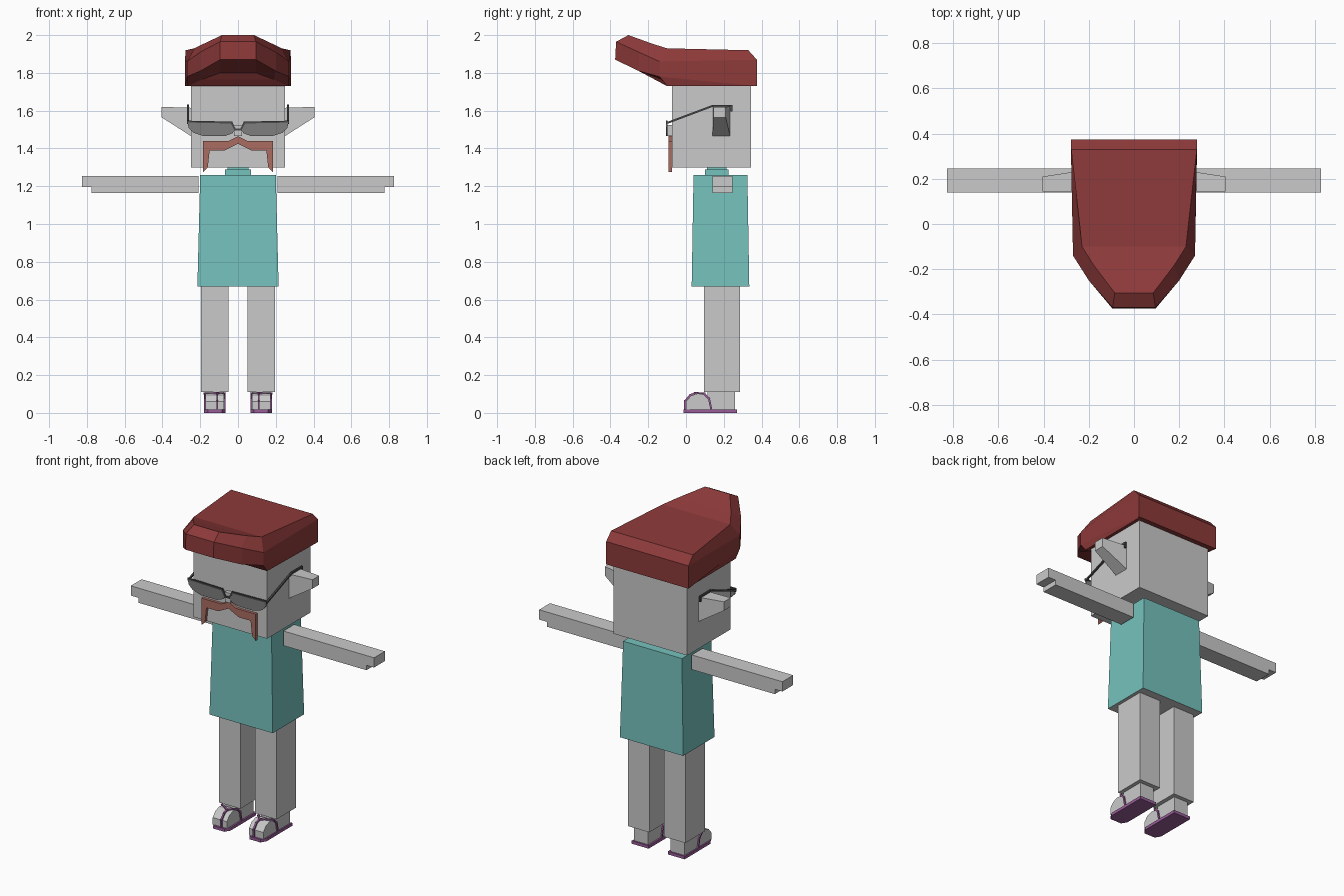
import bpy, bmesh
from mathutils import Vector

cube = bpy.data.objects.get("Cube")
if cube:
    bpy.data.objects.remove(cube, do_unlink=True)


def material(name, r, g, b):
    m = bpy.data.materials.new(name)
    m.use_nodes = True
    m.diffuse_color = (r, g, b, 1)
    m.node_tree.nodes["Principled BSDF"].inputs["Base Color"].default_value = (r, g, b, 1)
    return m


SKIN = material("pale grey skin", 0.59, 0.59, 0.59)
TEAL = material("teal cloth", 0.18, 0.54, 0.51)
HAIR = material("dark red hair", 0.27, 0.042, 0.042)
MOUSTACHE = material("brown red moustache", 0.40, 0.15, 0.12)
LENS = material("grey lens", 0.21, 0.21, 0.21)
FRAME = material("dark frame", 0.07, 0.07, 0.07)
SANDAL = material("purple sandal", 0.32, 0.11, 0.32)


def add(name, bm, mats, mirror=False):
    bmesh.ops.recalc_face_normals(bm, faces=bm.faces)
    me = bpy.data.meshes.new(name)
    bm.to_mesh(me)
    bm.free()
    ob = bpy.data.objects.new(name, me)
    bpy.context.collection.objects.link(ob)
    for m in mats:
        me.materials.append(m)
    if mirror:
        ob.modifiers.new("mirror", "MIRROR").use_mirror_merge = False
    return ob


def loft(bm, loops):
    """Skin closed loops of equal length and cap both ends."""
    rings = [[bm.verts.new(p) for p in loop] for loop in loops]
    n = len(rings[0])
    for a, b in zip(rings, rings[1:]):
        for i in range(n):
            j = (i + 1) % n
            bm.faces.new((a[i], a[j], b[j], b[i]))
    bm.faces.new(rings[0][::-1])
    bm.faces.new(rings[-1])
    return rings


def rect(x0, x1, y0, y1, z):
    return [(x0, y0, z), (x1, y0, z), (x1, y1, z), (x0, y1, z)]


def box(name, x, y, z, mat, mirror=False):
    bm = bmesh.new()
    loft(bm, [rect(*x, *y, h) for h in z])
    return add(name, bm, [mat], mirror)


def prism_x(name, yz, x, mat, mirror=False):
    bm = bmesh.new()
    loft(bm, [[(h, a, b) for a, b in yz] for h in x])
    return add(name, bm, [mat], mirror)


def prism_y(name, xz, y, mat, mirror=False):
    bm = bmesh.new()
    loft(bm, [[(a, h, b) for a, b in xz] for h in y])
    return add(name, bm, [mat], mirror)


def bars(name, paths, size, mat):
    """Thin square bars following each path, mirrored to both sides."""
    bm = bmesh.new()
    for path in paths:
        for p, q in zip(path, path[1:]):
            p, q = Vector(p), Vector(q)
            rot = (q - p).to_track_quat("Z", "Y")
            ends = [rect(-size, size, -size, size, z) for z in (-size, (q - p).length + size)]
            loft(bm, [[p + rot @ Vector(c) for c in ring] for ring in ends])
    return add(name, bm, [mat], True)


# Head, nose and ears
box("head", (-0.25, 0.25), (-0.075, 0.345), (1.30, 1.80), SKIN)
box("nose", (-0.02, 0.02), (-0.1, -0.07), (1.465, 1.525), SKIN)
bm = bmesh.new()
loft(bm, [[(x, y0, z0), (x, y1, z0), (x, y1, z1), (x, y0, z1)] for x, y0, y1, z0, z1 in
          ((0.24, 0.14, 0.235, 1.46, 1.615), (0.405, 0.145, 0.21, 1.565, 1.62))])
add("ears", bm, [SKIN], True)

# Swept hair: half outlines from back to front, from top to underside
levels = [
    [(0.278, 0.33, 1.92), (0.23, -0.10, 1.93), (0.18, -0.18, 1.955), (0.085, -0.305, 2.0)],
    [(0.28, 0.375, 1.87), (0.27, -0.14, 1.86), (0.2, -0.25, 1.91), (0.095, -0.37, 1.965)],
    [(0.28, 0.375, 1.73), (0.27, -0.14, 1.78), (0.2, -0.25, 1.81), (0.095, -0.375, 1.87)],
    [(0.27, 0.36, 1.73), (0.268, -0.10, 1.73), (0.19, -0.13, 1.765), (0.095, -0.155, 1.80)],
]
bm = bmesh.new()
rings = loft(bm, [half + [(-x, y, z) for x, y, z in reversed(half)] for half in levels])
for ring in (rings[0], rings[-1]):
    cap = bm.faces.get(ring)
    bm.faces.remove(cap)
    for i in range(3):
        bm.faces.new((ring[i], ring[i + 1], ring[6 - i], ring[7 - i]))
add("hair", bm, [HAIR])

# Moustache
half = [(0.05, 1.44), (0.185, 1.44), (0.185, 1.275), (0.16, 1.30), (0.15, 1.39), (0.07, 1.39)]
outline = [(0, 1.465)] + half + [(0, 1.425)] + [(-x, z) for x, z in reversed(half)]
prism_y("moustache", outline, (-0.092, -0.074), MOUSTACHE)

# Sunglasses
lens = [(0.015, 1.50), (0.035, 1.54), (0.268, 1.545), (0.262, 1.51), (0.235, 1.483),
        (0.18, 1.465), (0.07, 1.465), (0.03, 1.48)]
prism_y("lenses", lens, (-0.106, -0.098), LENS, True)
bars("glasses_frame", [
    [(0.265, -0.1, 1.535), (0.265, 0.14, 1.625), (0.265, 0.24, 1.625), (0.265, 0.24, 1.60)],
    [(0.265, -0.102, 1.542), (0.035, -0.102, 1.537), (0.015, -0.102, 1.50), (0, -0.102, 1.50)],
], 0.005, FRAME)

# Neck and tunic, with the underside of the tunic inset
box("collar", (-0.07, 0.07), (0.10, 0.225), (1.25, 1.288), TEAL)
box("neck", (-0.055, 0.055), (0.11, 0.215), (1.28, 1.305), TEAL)
bm = bmesh.new()
loft(bm, [rect(-0.215, 0.215, 0.03, 0.335, 0.67), rect(-0.2, 0.2, 0.04, 0.325, 1.26)])
bm.faces.ensure_lookup_table()
base = min(bm.faces, key=lambda f: f.calc_center_median().z)
bmesh.ops.inset_region(bm, faces=[base], thickness=0.012)
base.material_index = 1
add("tunic", bm, [TEAL, SKIN])

# Arms with stepped hands
prism_y("arms", [(0.21, 1.165), (0.775, 1.165), (0.775, 1.195), (0.827, 1.195),
                 (0.827, 1.255), (0.21, 1.255)], (0.14, 0.245), SKIN, True)

# Legs and feet
box("legs", (0.05, 0.195), (0.095, 0.285), (0.11, 0.675), SKIN, True)
box("heels", (0.075, 0.172), (0.115, 0.26), (0.018, 0.115), SKIN, True)
prism_x("toes", [(0.0, 0.018), (0.0, 0.06), (0.025, 0.09), (0.06, 0.102), (0.095, 0.10),
                 (0.12, 0.075), (0.132, 0.018)], (0.075, 0.172), SKIN, True)

# Sandals: sole plus a forked strap
sole = [(0.085, -0.012), (0.16, -0.012), (0.18, 0.02), (0.18, 0.27), (0.065, 0.27), (0.065, 0.02)]
bm = bmesh.new()
loft(bm, [[(x, y, z) for x, y in sole] for z in (0.0, 0.018)])
add("sandal_soles", bm, [SANDAL], True)
top = (0.11, 0.05, 0.105)
bars("sandal_straps", [
    [(0.11, -0.005, 0.018), (0.11, -0.005, 0.062), (0.11, 0.022, 0.094), top],
    [top, (0.072, 0.095, 0.102), (0.072, 0.122, 0.075), (0.072, 0.134, 0.018)],
    [top, (0.175, 0.095, 0.102), (0.175, 0.122, 0.075), (0.175, 0.134, 0.018)],
], 0.005, SANDAL)
